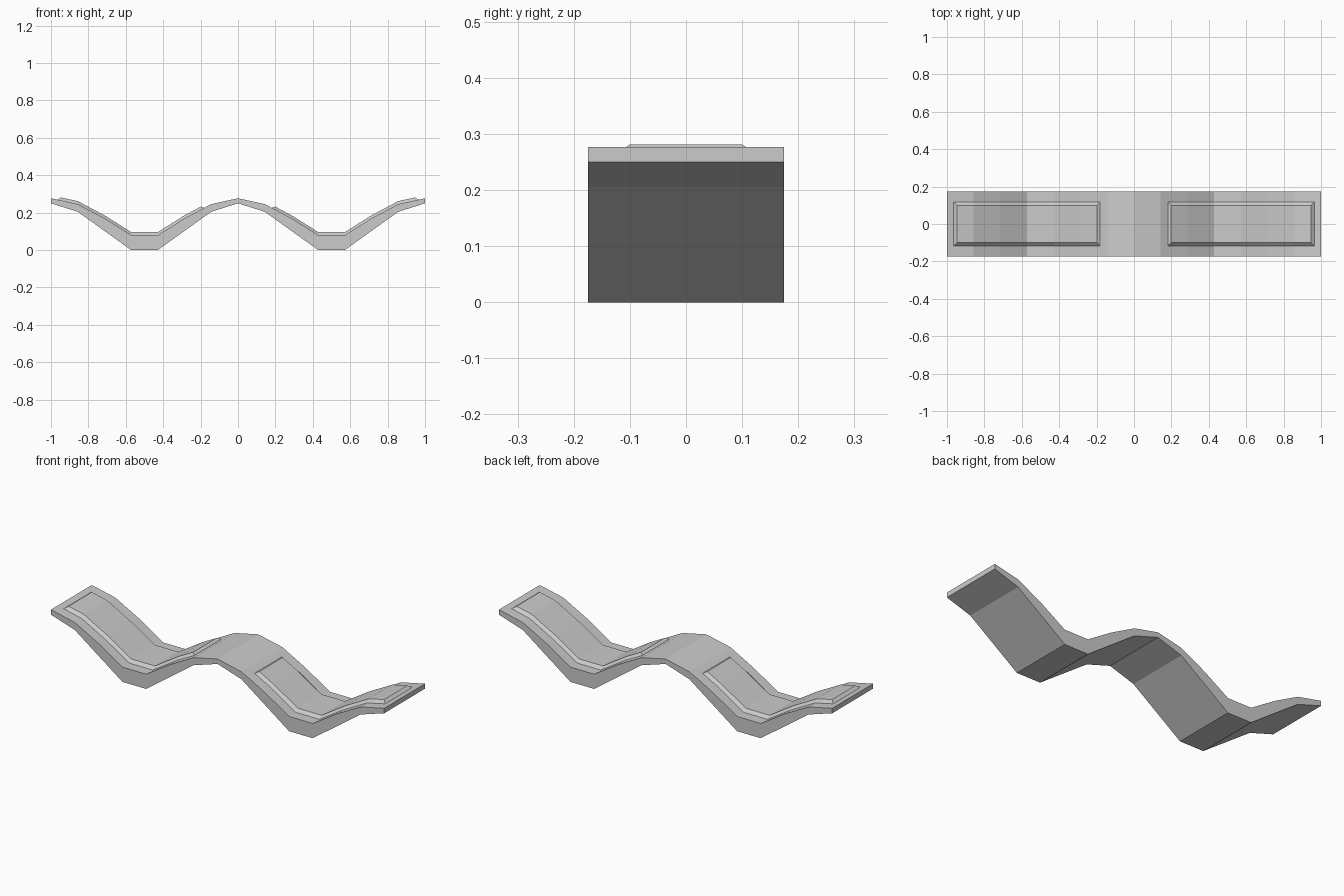
import bpy

if "Cube" in bpy.data.objects:
    bpy.data.objects.remove(bpy.data.objects["Cube"])

# One wave, from crest to crest (local x, top z, underside z)
WAVE = [(-.5, .277, .25), (-.357, .246, .205), (-.214, .17, .1025), (-.071, .08, 0),
        (.071, .08, 0), (.214, .17, .1025), (.357, .246, .205), (.5, .277, .25)]
HALF_WIDTH = .175


def top_z(x):
    for (x0, z0, _), (x1, z1, _) in zip(WAVE, WAVE[1:]):
        if x <= x1:
            return z0 + (z1 - z0) * (x - x0) / (x1 - x0)


def loft(name, rings):
    """Closed solid through equal-length rings of points."""
    n = len(rings[0])
    verts = [p for r in rings for p in r]
    faces = [tuple(range(n))[::-1], tuple(range(len(verts) - n, len(verts)))]
    for i in range(len(rings) - 1):
        for j in range(n):
            k = (j + 1) % n
            faces.append((i*n + j, i*n + k, (i+1)*n + k, (i+1)*n + j))
    me = bpy.data.meshes.new(name)
    me.from_pydata(verts, [], faces)
    me.update()
    ob = bpy.data.objects.new(name, me)
    bpy.context.collection.objects.link(ob)
    return ob


def section(x, z0, w0, x1, z1, w1):
    return [(x, -w0, z0), (x, w0, z0), (x1, w1, z1), (x1, -w1, z1)]


# Wavy slab: two waves side by side
stations = [(x - .5, t, b) for x, t, b in WAVE] + [(x + .5, t, b) for x, t, b in WAVE[1:]]
loft("wavy_slab", [section(x, b, HALF_WIDTH, x, t, HALF_WIDTH) for x, t, b in stations])

# Raised bevelled pads, one in each valley
inner = [x for x, _, _ in WAVE[1:-1] if x < .3]
for name, c, lo, hi in (("left_pad", -.5, -.465, .32), ("right_pad", .5, -.32, .465)):
    mid = [x for x, _, _ in WAVE if lo + .03 < x < hi - .03]
    foot, top = [lo] + mid + [hi], [lo + .018] + mid + [hi - .018]
    loft(name, [section(f + c, top_z(f) - .001, .118, t + c, top_z(t) + .016, .1)
                for f, t in zip(foot, top)])
